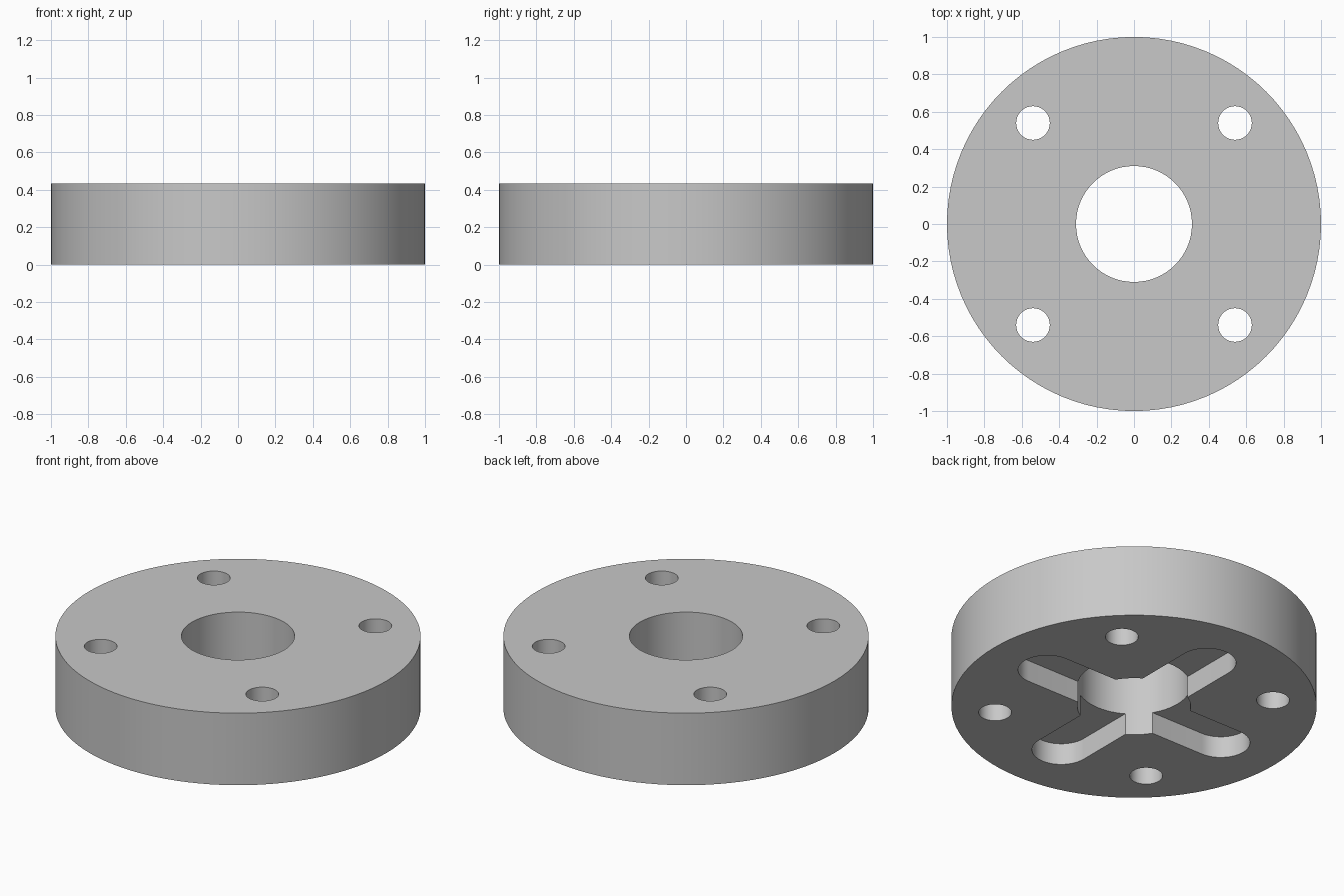
import bpy
import bmesh
from math import cos, sin, pi

HEIGHT = 0.435
BORE_RADIUS = 0.31
BOLT_RADIUS = 0.09
BOLT_OFFSET = 0.54
SLOT_REACH = 0.62      # centre of each rounded slot end
SLOT_RADIUS = 0.16
SLOT_DEPTH = 0.13

old = bpy.data.objects.get("Cube")
if old:
    bpy.data.objects.remove(old, do_unlink=True)

# Single plain metal colour
GREY = (0.58, 0.58, 0.58, 1)
metal = bpy.data.materials.new("plain grey metal")
metal.use_nodes = True
metal.diffuse_color = GREY
metal.node_tree.nodes["Principled BSDF"].inputs["Base Color"].default_value = GREY


def arc(x, y, radius, start, end, steps):
    return [(x + radius * cos(start + (end - start) * i / steps),
             y + radius * sin(start + (end - start) * i / steps))
            for i in range(steps + 1)]


def circle(x, y, radius, steps):
    return arc(x, y, radius, 0, 2 * pi, steps)[:-1]


def prism(name, outline, bottom, top):
    """Extrude a closed outline between two heights."""
    bm = bmesh.new()
    base = bm.faces.new([bm.verts.new((x, y, bottom)) for x, y in outline])
    grown = bmesh.ops.extrude_face_region(bm, geom=[base])["geom"]
    verts = [v for v in grown if isinstance(v, bmesh.types.BMVert)]
    bmesh.ops.translate(bm, verts=verts, vec=(0, 0, top - bottom))
    bmesh.ops.recalc_face_normals(bm, faces=bm.faces)
    mesh = bpy.data.meshes.new(name)
    bm.to_mesh(mesh)
    bm.free()
    mesh.materials.append(metal)
    obj = bpy.data.objects.new(name, mesh)
    bpy.context.collection.objects.link(obj)
    return obj


# Main disc
disc = prism("slotted_disc", circle(0, 0, 1, 96), 0, HEIGHT)

# Central bore and four bolt holes
cutters = [prism("bore_cutter", circle(0, 0, BORE_RADIUS, 64), -0.1, HEIGHT + 0.1)]
for sx in (-1, 1):
    for sy in (-1, 1):
        outline = circle(sx * BOLT_OFFSET, sy * BOLT_OFFSET, BOLT_RADIUS, 40)
        cutters.append(prism("bolt_hole_cutter", outline, -0.1, HEIGHT + 0.1))

# Crossed round-ended slots in the underside
slot = (arc(SLOT_REACH, 0, SLOT_RADIUS, -pi / 2, pi / 2, 24)
        + arc(-SLOT_REACH, 0, SLOT_RADIUS, pi / 2, 3 * pi / 2, 24))
cutters.append(prism("slot_cutter", slot, -0.1, SLOT_DEPTH))
cutters.append(prism("cross_slot_cutter", [(-y, x) for x, y in slot], -0.1, SLOT_DEPTH))

# Cut the disc, then discard the cutters
bpy.ops.object.select_all(action="DESELECT")
disc.select_set(True)
bpy.context.view_layer.objects.active = disc
for cutter in cutters:
    cutter.hide_render = True
    mod = disc.modifiers.new("cut", "BOOLEAN")
    mod.operation = "DIFFERENCE"
    mod.solver = "EXACT"
    mod.object = cutter
    bpy.ops.object.modifier_apply(modifier=mod.name)
    bpy.data.objects.remove(cutter, do_unlink=True)

bpy.ops.object.shade_smooth_by_angle(angle=pi / 6)
